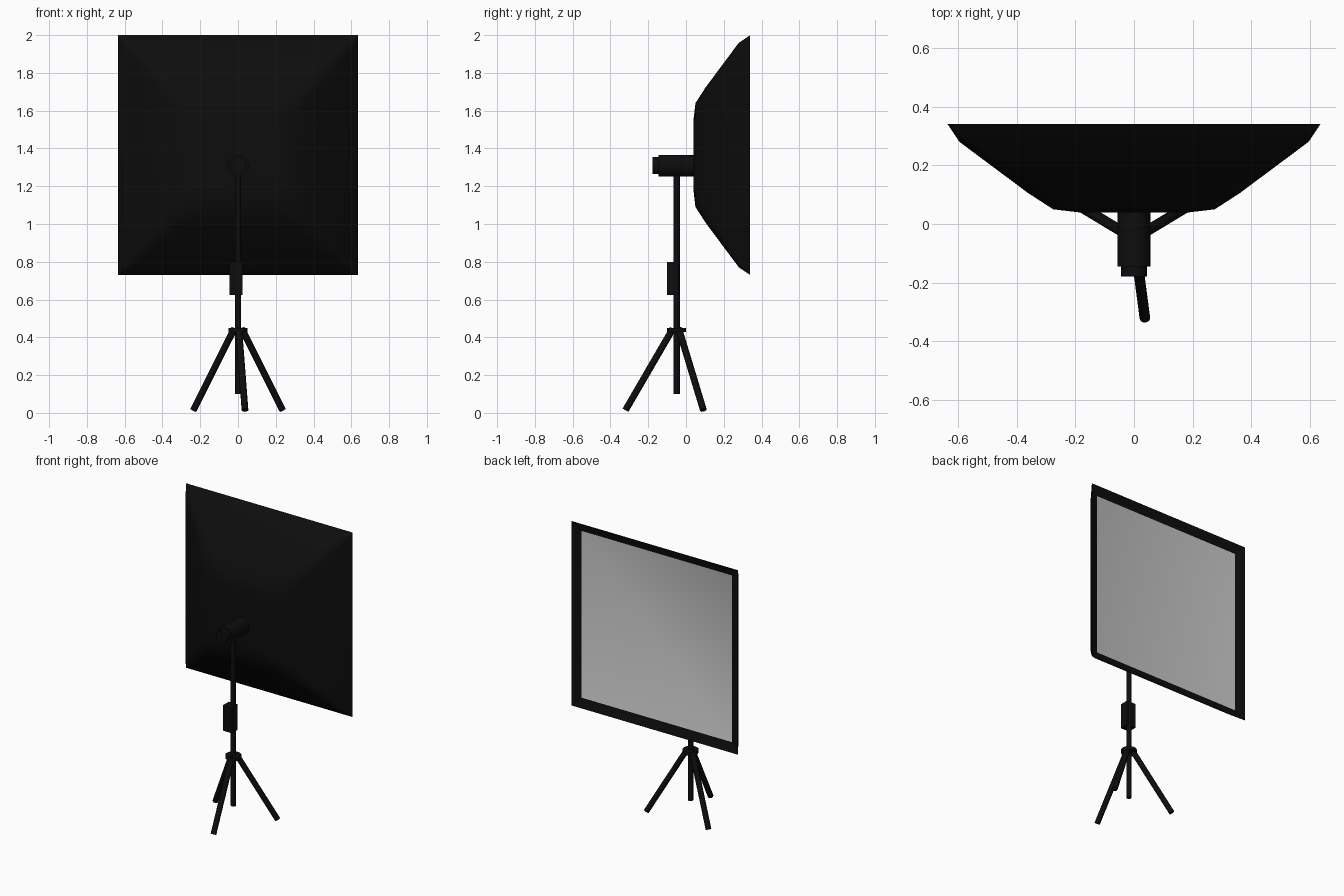
import bpy, bmesh, math
from mathutils import Vector

cube = bpy.data.objects.get("Cube")
if cube:
    bpy.data.objects.remove(cube, do_unlink=True)


def material(name, value):
    m = bpy.data.materials.new(name)
    m.use_nodes = True
    colour = (value, value, value, 1)
    m.diffuse_color = colour
    bsdf = m.node_tree.nodes["Principled BSDF"]
    bsdf.inputs["Base Color"].default_value = colour
    return m


black = material("matte black", 0.004)
white = material("diffuser white", 0.6)


def finish(obj, name, mats=(black,)):
    obj.name = name
    for m in mats:
        obj.data.materials.append(m)
    bpy.ops.object.select_all(action='DESELECT')
    obj.select_set(True)
    bpy.context.view_layer.objects.active = obj
    bpy.ops.object.shade_smooth_by_angle(angle=math.radians(35))


def rod(name, start, end, radius, sides=20):
    """Cylinder between two points."""
    a, b = Vector(start), Vector(end)
    bpy.ops.mesh.primitive_cylinder_add(vertices=sides, radius=radius,
                                        depth=(b - a).length, location=(a + b) / 2)
    obj = bpy.context.object
    obj.rotation_euler = (b - a).to_track_quat('Z', 'Y').to_euler()
    finish(obj, name)


def rounded_square(half, radius, y, centre_z, steps=5):
    """Ring of points in the xz plane."""
    points = []
    for corner in range(4):
        for i in range(steps):
            t = (corner + i / (steps - 1)) * math.pi / 2
            sx = 1 if corner in (0, 3) else -1
            sz = 1 if corner < 2 else -1
            points.append((sx * (half - radius) + radius * math.cos(t), y,
                           centre_z + sz * (half - radius) + radius * math.sin(t)))
    return points


# Softbox shell: lofted rings from the back plate to the rim, then in to the diffuser
rings = [(0.19, 0.06, 0.04), (0.275, 0.08, 0.05), (0.36, 0.08, 0.105),
         (0.595, 0.04, 0.28), (0.635, 0.001, 0.34), (0.574, 0.001, 0.317)]
bm = bmesh.new()
loops = [[bm.verts.new(p) for p in rounded_square(h, r, y, 1.365)] for h, r, y in rings]
for low, high in zip(loops, loops[1:]):
    n = len(low)
    for i in range(n):
        j = (i + 1) % n
        bm.faces.new((low[i], low[j], high[j], high[i]))
bm.faces.new(loops[0])
diffuser = bm.faces.new(loops[-1])
diffuser.material_index = 1
bmesh.ops.recalc_face_normals(bm, faces=bm.faces)
mesh = bpy.data.meshes.new("softbox")
bm.to_mesh(mesh)
bm.free()
softbox = bpy.data.objects.new("softbox", mesh)
bpy.context.collection.objects.link(softbox)
finish(softbox, "softbox", (black, white))

# Lamp head
rod("lamp_head", (0, -0.145, 1.308), (0, 0.06, 1.308), 0.056, 32)
rod("lamp_end_cap", (0, -0.178, 1.31), (0, -0.14, 1.31), 0.044, 32)

# Stand
rod("stand_pole", (0, -0.05, 0.1), (0, -0.05, 1.29), 0.017)
rod("leg_collar", (0, -0.05, 0.428), (0, -0.05, 0.45), 0.05, 24)
rod("left_leg", (0.02, -0.038, 0.445), (0.236, 0.092, 0.015), 0.018)
rod("right_leg", (-0.02, -0.038, 0.445), (-0.236, 0.092, 0.015), 0.018)
rod("front_leg", (0.004, -0.07, 0.445), (0.037, -0.32, 0.015), 0.018)

# Power pack clipped to the pole
bpy.ops.mesh.primitive_cube_add(size=1, location=(-0.01, -0.07, 0.711))
pack = bpy.context.object
pack.scale = (0.068, 0.063, 0.175)
finish(pack, "power_pack")
